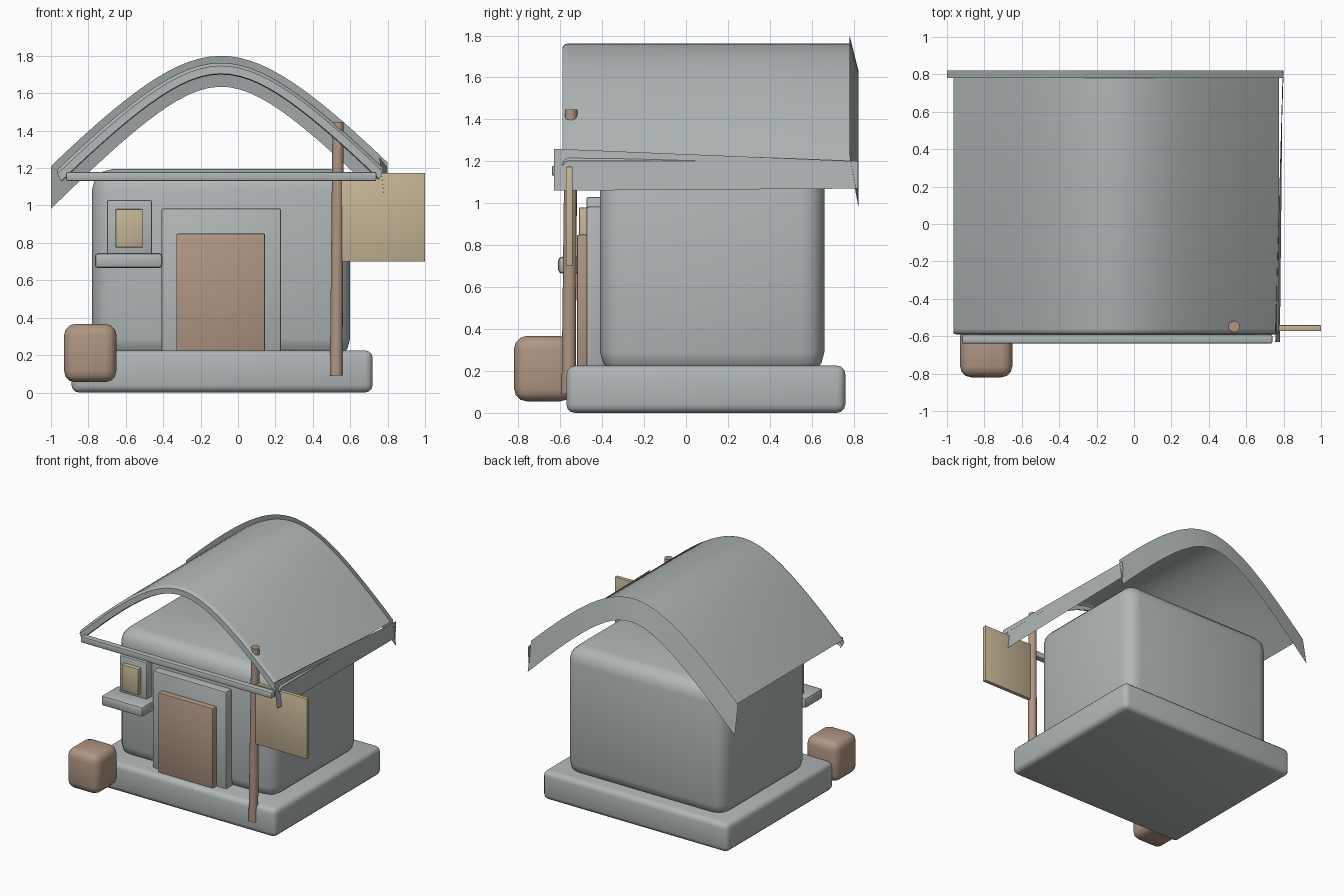
import bpy, bmesh, math
from mathutils import Vector, Matrix

cube = bpy.data.objects.get("Cube")
if cube:
    bpy.data.objects.remove(cube, do_unlink=True)


def material(name, rgb):
    m = bpy.data.materials.new(name)
    m.use_nodes = True
    col = (*rgb, 1.0)
    m.diffuse_color = col
    bsdf = next(n for n in m.node_tree.nodes if n.type == 'BSDF_PRINCIPLED')
    bsdf.inputs["Base Color"].default_value = col
    return m


GREY = material("stone_grey", (0.43, 0.475, 0.47))
BROWN = material("wood_brown", (0.43, 0.305, 0.225))
TAN = material("pale_tan", (0.56, 0.465, 0.30))


def finish(name, bm, mat, smooth=True):
    me = bpy.data.meshes.new(name)
    bm.to_mesh(me)
    bm.free()
    ob = bpy.data.objects.new(name, me)
    bpy.context.collection.objects.link(ob)
    me.materials.append(mat)
    if smooth:
        bpy.ops.object.select_all(action='DESELECT')
        ob.select_set(True)
        bpy.context.view_layer.objects.active = ob
        bpy.ops.object.shade_smooth_by_angle(angle=math.radians(35))
    return ob


def box(name, x, y, z, mat, bevel=0.01, segments=2):
    """Rounded box from (min, max) ranges on each axis."""
    bm = bmesh.new()
    bmesh.ops.create_cube(bm, size=1)
    for v in bm.verts:
        for i, (lo, hi) in enumerate((x, y, z)):
            v.co[i] = lo if v.co[i] < 0 else hi
    bmesh.ops.bevel(bm, geom=bm.edges[:], offset=bevel, segments=segments,
                    profile=0.5, affect='EDGES')
    return finish(name, bm, mat)


def sheet(name, rows, mat):
    """Surface skinned across rows of points."""
    bm = bmesh.new()
    grid = [[bm.verts.new(p) for p in row] for row in rows]
    for a, b in zip(grid, grid[1:]):
        for i in range(len(a) - 1):
            bm.faces.new((a[i], a[i + 1], b[i + 1], b[i]))
    return finish(name, bm, mat)


# Plinth and rounded house body
box("base", (-0.89, 0.72), (-0.57, 0.76), (0, 0.225), GREY, 0.04, 3)
box("house_body", (-0.78, 0.60), (-0.41, 0.66), (0.18, 1.195), GREY, 0.11, 3)

# Door
box("door_frame", (-0.41, 0.23), (-0.475, -0.38), (0.20, 0.985), GREY, 0.012)
box("door", (-0.33, 0.145), (-0.52, -0.44), (0.21, 0.85), BROWN, 0.008)

# Window
box("window_frame", (-0.70, -0.46), (-0.475, -0.38), (0.70, 1.03), GREY, 0.012)
box("window_pane", (-0.655, -0.51), (-0.51, -0.44), (0.775, 0.98), TAN, 0.006)
box("window_sill", (-0.765, -0.405), (-0.61, -0.39), (0.665, 0.745), GREY, 0.018)

# Crate beside the base
box("crate", (-0.93, -0.65), (-0.82, -0.54), (0.055, 0.367), BROWN, 0.06, 3)

# Front tie beam and hanging sign
box("tie_beam", (-0.92, 0.74), (-0.64, -0.59), (1.13, 1.18), GREY, 0.01)
box("sign_board", (0.55, 1.0), (-0.573, -0.541), (0.70, 1.175), TAN, 0.005)

# Slightly leaning sign post
bottom, top = Vector((0.525, -0.56, 0.09)), Vector((0.535, -0.548, 1.447))
axis = top - bottom
bm = bmesh.new()
bmesh.ops.create_cone(
    bm, cap_ends=True, segments=16, radius1=0.034, radius2=0.030,
    depth=axis.length,
    matrix=Matrix.Translation((bottom + top) / 2)
    @ axis.to_track_quat('Z', 'Y').to_matrix().to_4x4())
finish("sign_post", bm, BROWN)


# Arched roof: a curve along x, shifted by a distance square to the slope
def arch(y, shift, x0, x1, n=32):
    row = []
    for i in range(n + 1):
        x = x0 + (x1 - x0) * i / n
        u = x + 0.09
        r = math.hypot(u, 0.5)
        slope = 1.095 * u / r
        z = 1.80 - 1.095 * (r - 0.5) + shift * math.hypot(1, slope)
        row.append((x, y, z))
    return row


L, R = -0.965, 0.775
sheet("roof", [arch(0.785, -0.037, L, R),
               arch(-0.56, -0.037, L, R),
               arch(-0.578, -0.042, L, R),
               arch(-0.588, -0.054, L, R),
               arch(-0.590, -0.095, L + 0.02, R - 0.02),
               arch(-0.570, -0.100, L + 0.02, R - 0.02)], GREY)

# Flared band closing the back edge of the roof
sheet("roof_back_band", [arch(0.78, 0.0, -1.0, 0.80),
                         arch(0.79, -0.037, -1.0, 0.80),
                         arch(0.822, -0.165, -1.0, 0.80)], GREY)

# Hanging skirt along the left eave
sheet("roof_eave_skirt", [[(0.755, -0.63, 1.26), (0.80, 0.82, 1.20)],
                          [(0.78, -0.63, 1.06), (0.795, 0.82, 1.07)]], GREY)
